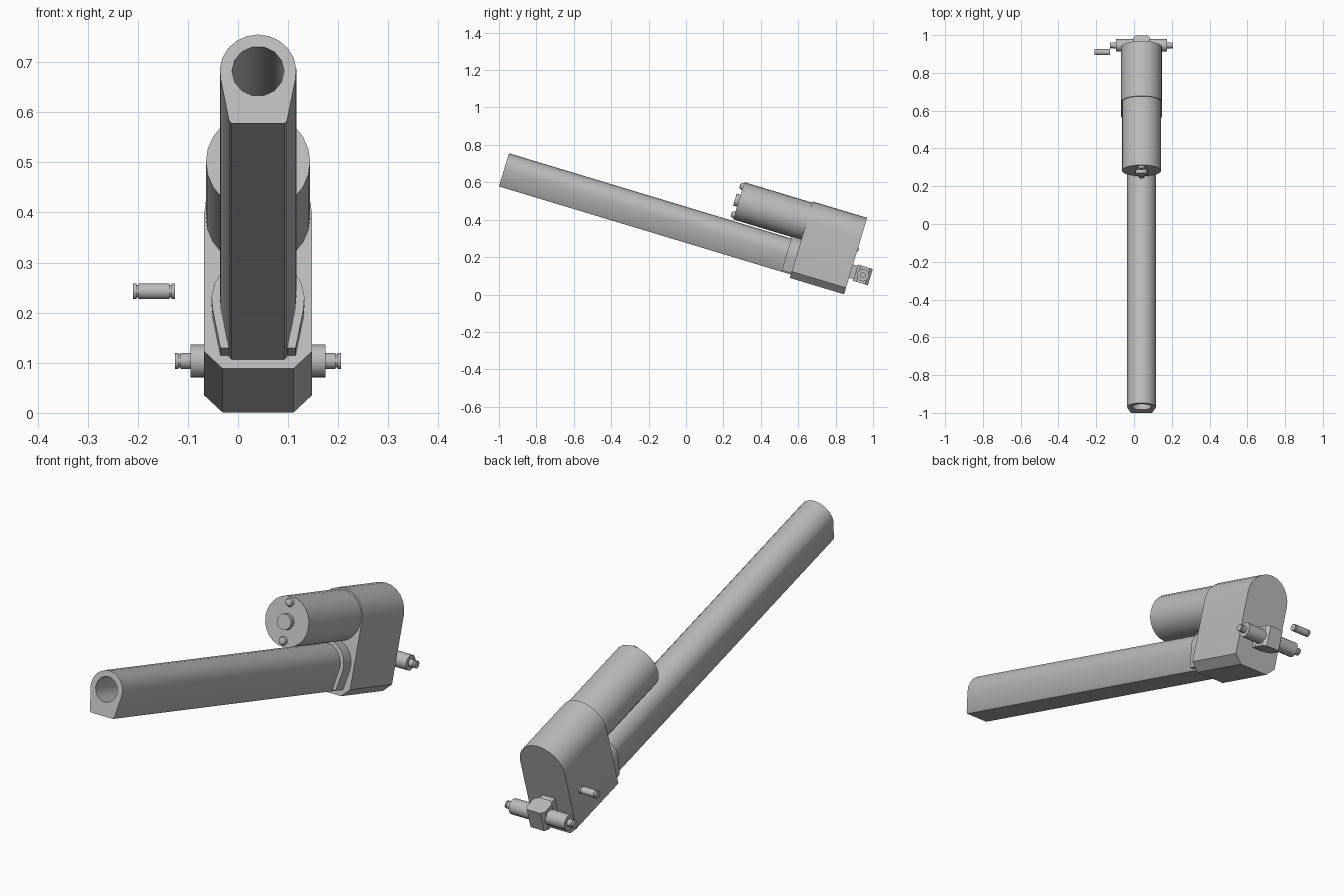
import bpy, bmesh
from math import sin, cos, pi, radians
from mathutils import Matrix, Vector

cube = bpy.data.objects.get("Cube")
if cube:
    bpy.data.objects.remove(cube, do_unlink=True)

# One grey metal for everything
grey = bpy.data.materials.new("grey_metal")
grey.use_nodes = True
grey.diffuse_color = (0.5, 0.5, 0.5, 1)
grey.node_tree.nodes["Principled BSDF"].inputs["Base Color"].default_value = (0.5, 0.5, 0.5, 1)

# Parts are built straight: x across, y along the tube, z up; then tilted together
TILT = Matrix.Translation((0.04, -1, 0.578)) @ Matrix.Rotation(radians(-16.8), 4, 'X')


def finish(name, bm):
    bmesh.ops.recalc_face_normals(bm, faces=bm.faces)
    mesh = bpy.data.meshes.new(name)
    bm.to_mesh(mesh)
    bm.free()
    mesh.materials.append(grey)
    obj = bpy.data.objects.new(name, mesh)
    bpy.context.scene.collection.objects.link(obj)
    obj.matrix_world = TILT
    bpy.ops.object.select_all(action='DESELECT')
    obj.select_set(True)
    bpy.context.view_layer.objects.active = obj
    bpy.ops.object.shade_smooth_by_angle(angle=radians(32))
    return obj


def prism(name, loops, start, end, axis='Y'):
    """Extrude an outline, with optional hole loops, along y or z."""
    bm = bmesh.new()
    edges = []
    for loop in loops:
        vs = [bm.verts.new((a, start, b) if axis == 'Y' else (a, b, start)) for a, b in loop]
        edges += [bm.edges.new((v, vs[i - 1])) for i, v in enumerate(vs)]
    if len(loops) == 1:
        bm.faces.new(vs)
    else:
        bmesh.ops.triangle_fill(bm, use_beauty=True, edges=edges)
    out = bmesh.ops.extrude_face_region(bm, geom=bm.faces[:])
    shift = Vector((0, end - start, 0) if axis == 'Y' else (0, 0, end - start))
    bmesh.ops.translate(bm, vec=shift, verts=[g for g in out["geom"] if isinstance(g, bmesh.types.BMVert)])
    return finish(name, bm)


def lathe(name, profile, centre, axis, sides=16):
    """Turn (position, radius) pairs around x or y."""
    bm = bmesh.new()
    rings = []
    for pos, r in profile:
        ring = []
        for i in range(sides):
            p, q = r * cos(2 * pi * i / sides), r * sin(2 * pi * i / sides)
            co = Vector((pos, p, q) if axis == 'X' else (p, pos, q))
            ring.append(bm.verts.new(co + Vector(centre)))
        rings.append(ring)
    for a, b in zip(rings, rings[1:]):
        for i in range(sides):
            bm.faces.new((a[i - 1], a[i], b[i], b[i - 1]))
    bm.faces.new(rings[0])
    bm.faces.new(rings[-1])
    return finish(name, bm)


def arc(r, z, first, last, n):
    angles = [radians(first + (last - first) * i / n) for i in range(n + 1)]
    return [(r * cos(a), z + r * sin(a)) for a in angles]


def mirrored(half):
    """Close a right-hand outline with its mirror image."""
    return half + [(-x, z) for x, z in reversed(half)]


# Long tube with round top, flat base and bore
tube = [(-0.058, 0.006), (-0.053, 0), (0.053, 0), (0.058, 0.006)] + arc(0.0765, 0.1085, -13, 193, 12)
bore = arc(0.052, 0.1085, 0, 360, 14)[:-1]
prism("outer_tube", [tube, bore], 0, 1.65)

# Collar where the tube meets the gearbox
collar = [(-0.075, 0.008), (0.075, 0.008)] + arc(0.093, 0.1085, -13, 193, 12)
prism("tube_collar", [collar, bore], 1.577, 1.64)

# Gearbox with arched top and chamfered base
gearbox = [(-0.108, 0.017), (-0.071, -0.019), (0.071, -0.019), (0.108, 0.017)] + arc(0.108, 0.3, 0, 180, 12)
prism("gearbox", [gearbox], 1.63, 1.933)

# Motor with end boss and two domed screws
lathe("motor", [(1.25, 0.104), (1.7, 0.104)], (0, 0, 0.297), 'Y', 24)
lathe("motor_boss", [(1.228, 0.033), (1.26, 0.033)], (0, 0, 0.297), 'Y')
for side, label in ((1, "upper"), (-1, "lower")):
    lathe(label + "_motor_screw", [(1.232, 0.008), (1.236, 0.015), (1.243, 0.018), (1.26, 0.018)],
          (0, 0, 0.297 + 0.079 * side), 'Y', 12)

# Rear mounting block on a short neck
prism("mount_neck", [mirrored([(0.03, 0.072), (0.03, 0.148)])], 1.92, 1.98)
prism("mount_block", [mirrored([(0.028, 1.958), (0.045, 1.975), (0.045, 2.025), (0.033, 2.041)])],
      0.064, 0.155, 'Z')

# Cross trunnion with grooved tips
half = [(0.135, 0.033), (0.135, 0.016), (0.155, 0.016), (0.155, 0.013),
        (0.159, 0.013), (0.159, 0.016), (0.166, 0.016)]
lathe("trunnion", [(-x, r) for x, r in reversed(half)] + half, (0, 2.0, 0.108), 'X')

# Loose pin with a groove near each end
half = [(0.031, 0.016), (0.031, 0.013), (0.035, 0.013), (0.035, 0.016), (0.042, 0.016)]
lathe("loose_pin", [(-x, r) for x, r in reversed(half)] + half, (-0.208, 1.925, 0.231), 'X')
